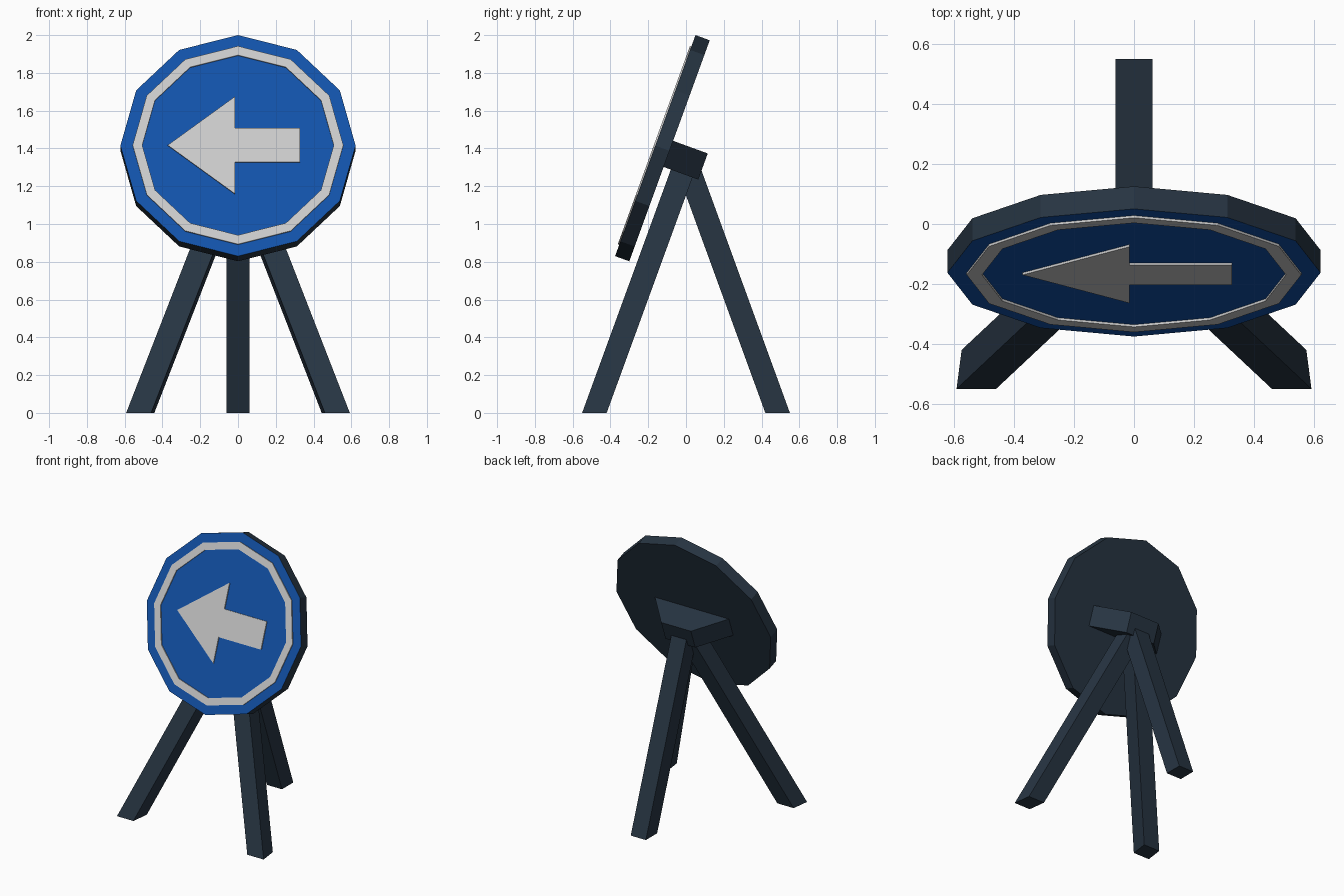
import bpy, bmesh
from math import sin, cos, pi, radians
from mathutils import Matrix

if "Cube" in bpy.data.objects:
    bpy.data.objects.remove(bpy.data.objects["Cube"])

SIDES = 12


def material(name, color):
    m = bpy.data.materials.new(name)
    m.diffuse_color = (*color, 1)
    m.use_nodes = True
    m.node_tree.nodes["Principled BSDF"].inputs["Base Color"].default_value = m.diffuse_color
    return m


DARK = material("dark_frame", (0.02, 0.035, 0.055))
BLUE = material("blue_paint", (0.006, 0.085, 0.40))
WHITE = material("white_paint", (0.8, 0.8, 0.8))

# Sign frame: local x across, local y up the board, local z out of its front
BOARD = Matrix.Translation((0, -0.1625, 1.415)) @ Matrix.Rotation(radians(70), 4, 'X')


def finish(name, bm, mats, matrix=Matrix()):
    bmesh.ops.recalc_face_normals(bm, faces=bm.faces)
    mesh = bpy.data.meshes.new(name)
    bm.to_mesh(mesh)
    bm.free()
    for m in mats:
        mesh.materials.append(m)
    ob = bpy.data.objects.new(name, mesh)
    ob.matrix_world = matrix
    bpy.context.collection.objects.link(ob)
    return ob


def loft(rings, caps=True, closed=False):
    """Join matching point loops with quads; cap the ends or close the chain."""
    bm = bmesh.new()
    loops = [[bm.verts.new(p) for p in ring] for ring in rings]
    n = len(loops[0])
    pairs = list(zip(loops, loops[1:] + loops[:1])) if closed else list(zip(loops, loops[1:]))
    for a, b in pairs:
        for i in range(n):
            j = (i + 1) % n
            bm.faces.new((a[i], a[j], b[j], b[i]))
    if caps and not closed:
        bm.faces.new(loops[0])
        bm.faces.new(loops[-1])
    return bm


def circle(r, z):
    return [(r * cos(2 * pi * i / SIDES), r * sin(2 * pi * i / SIDES), z) for i in range(SIDES)]


def flat(points, z):
    return [(x, y, z) for x, y in points]


# Tilted round board: blue front, dark rim and back
board = finish("sign_board", loft([circle(0.6225, -0.08), circle(0.6225, 0)]), [DARK, BLUE], BOARD)
for f in board.data.polygons:
    if f.normal.z > 0.9:
        f.material_index = 1

# White border band, slightly raised
band = [circle(0.558, -0.004), circle(0.558, 0.008), circle(0.507, 0.008), circle(0.507, -0.004)]
finish("border_ring", loft(band, closed=True), [WHITE], BOARD)

# White arrow pointing to the left
half = [(-0.372, 0), (-0.015, 0.275), (-0.015, 0.096), (0.327, 0.096)]
arrow = half + [(x, -y) for x, y in reversed(half[1:])]
finish("arrow", loft([flat(arrow, -0.004), flat(arrow, 0.008)]), [WHITE], BOARD)

# Mounting block behind the board, narrowing to the rear
def block_section(w, z):
    return flat([(-w, -0.091), (w, -0.091), (w, 0.056), (-w, 0.056)], z)

finish("mounting_block", loft([block_section(0.30, -0.078), block_section(0.12, -0.275)]), [DARK], BOARD)


# Splayed legs meeting inside the block
APEX = 1.33

def leg(name, foot):
    cx = sum(p[0] for p in foot) / 4
    cy = sum(p[1] for p in foot) / 4
    top = [(x - cx, y - cy) for x, y in foot]
    finish(name, loft([flat(foot, 0), flat(top, APEX)]), [DARK])

leg("rear_leg", [(-0.061, 0.42), (0.061, 0.42), (0.061, 0.55), (-0.061, 0.55)])
for side, s in (("left", -1), ("right", 1)):
    leg(f"front_{side}_leg", [(s * 0.46, -0.55), (s * 0.592, -0.55), (s * 0.575, -0.42), (s * 0.443, -0.42)])
